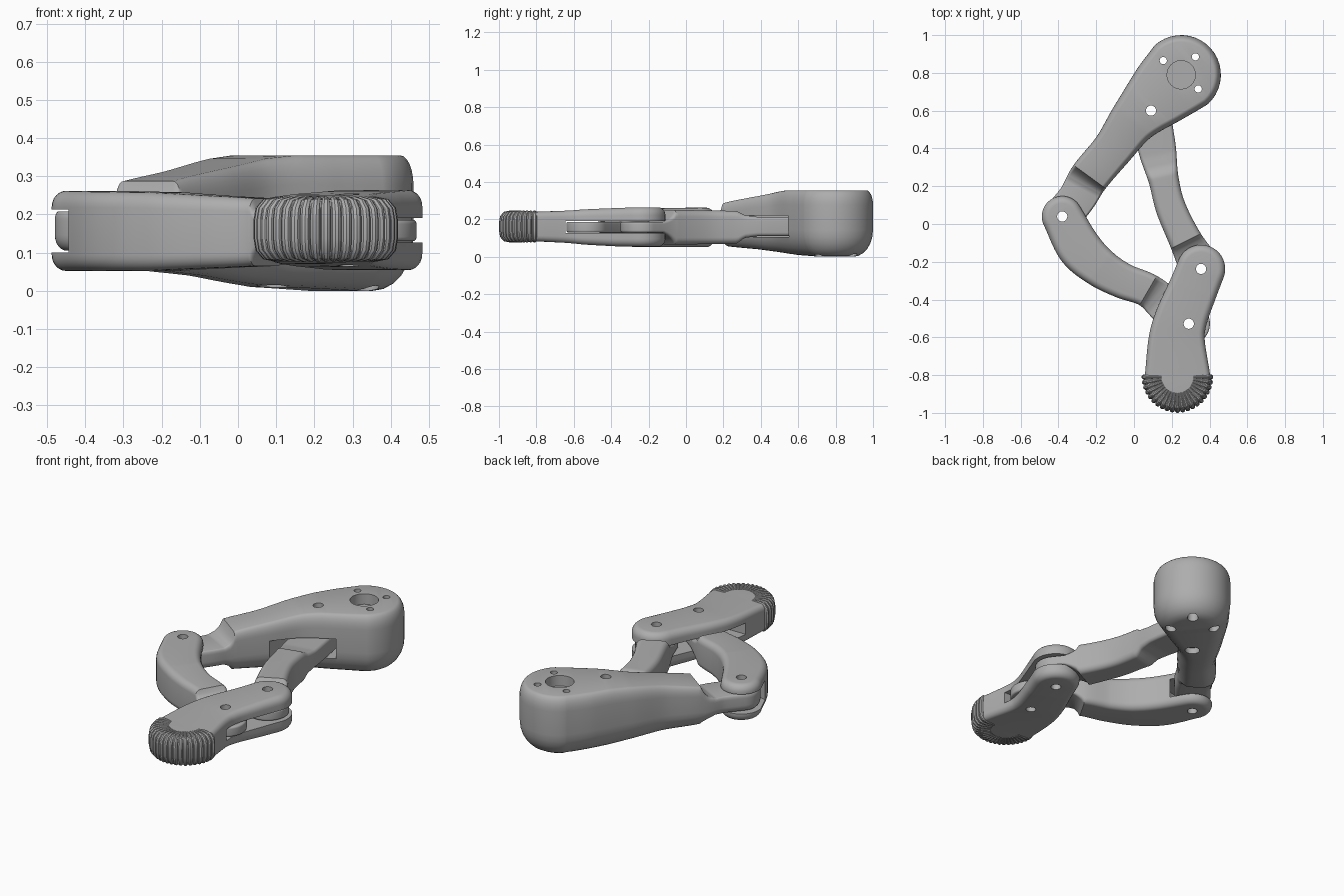
import bpy, bmesh, math
from mathutils import Vector, Matrix

if "Cube" in bpy.data.objects:
    bpy.data.objects.remove(bpy.data.objects["Cube"])

grey = bpy.data.materials.new("satin grey")
grey.use_nodes = True
COLOUR = (0.42, 0.42, 0.42, 1)
grey.diffuse_color = COLOUR
grey.node_tree.nodes["Principled BSDF"].inputs["Base Color"].default_value = COLOUR


def add_object(name, bm):
    mesh = bpy.data.meshes.new(name)
    bmesh.ops.recalc_face_normals(bm, faces=bm.faces)
    bm.to_mesh(mesh)
    bm.free()
    obj = bpy.data.objects.new(name, mesh)
    bpy.context.collection.objects.link(obj)
    mesh.materials.append(grey)
    return obj


def activate(obj):
    bpy.ops.object.select_all(action='DESELECT')
    obj.select_set(True)
    bpy.context.view_layer.objects.active = obj


def spline(points, steps=12):
    """Smooth samples (t, Vector(x, y, radius)) through the spine points."""
    p = [Vector(q) for q in points]
    p = [2 * p[0] - p[1]] + p + [2 * p[-1] - p[-2]]
    out = []
    for i in range(len(points) - 1):
        a, b, c, d = p[i:i + 4]
        for s in range(steps):
            t = s / steps
            v = (2 * b + (c - a) * t + (2 * a - 5 * b + 4 * c - d) * t * t
                 + (3 * b - a - 3 * c + d) * t ** 3) / 2
            out.append((i + t, v))
    return out + [(len(points) - 1, Vector(points[-1]))]


def heights(keys, t):
    """Bottom and top height at spine parameter t."""
    for (t0, b0, h0), (t1, b1, h1) in zip(keys, keys[1:]):
        if t <= t1:
            f = max(0, (t - t0) / (t1 - t0))
            return b0 + (b1 - b0) * f, h0 + (h1 - h0) * f
    return keys[-1][1:]


def link(name, points, keys, bottom, top, arc=10, rounds=6):
    """Round-ended bar along a spine; bottom and top are (inset, height) edge rounding."""
    samples = spline(points)
    last = len(samples) - 1
    # each outline station: centre, radius, along direction, side direction, angle, heights
    stations = []
    for i, (t, v) in enumerate(samples):
        d = samples[min(i + 1, last)][1] - samples[max(i - 1, 0)][1]
        d = Vector((d.x, d.y)).normalized()
        angles = [0]
        if i == 0:
            angles = [-math.pi / 2 * (1 - k / arc) for k in range(arc + 1)]
        elif i == last:
            angles = [math.pi / 2 * k / arc for k in range(arc + 1)]
        for a in angles:
            stations.append((v.xy, v.z, d, Vector((-d.y, d.x)), a, *heights(keys, t)))
    layers = []
    for j in range(rounds + 1):
        a = math.pi / 2 * j / rounds
        layers.append((bottom[0] * (1 - math.sin(a)), bottom[1] * (1 - math.cos(a))))
    for j in range(rounds, -1, -1):
        a = math.pi / 2 * j / rounds
        layers.append((top[0] * (1 - math.sin(a)), 1 - top[1] * (1 - math.cos(a))))

    bm = bmesh.new()
    rings = []
    for inset, level in layers:
        sides = ([], [])
        for c, r, d, n, a, lo, hi in stations:
            rad = max(r - inset * (hi - lo), 0.01)
            z = lo + level * (hi - lo)
            for side, sign in zip(sides, (1, -1)):
                p = c + rad * (math.sin(a) * d + sign * math.cos(a) * n)
                side.append(bm.verts.new((p.x, p.y, z)))
        left, right = sides
        for e in (0, -1):      # both halves share the tip points
            bm.verts.remove(right[e])
            right[e] = left[e]
        rings.append((left, right))
    for left, right in (rings[0], rings[-1]):
        for i in range(len(left) - 1):
            quad = [left[i], left[i + 1], right[i + 1], right[i]]
            bm.faces.new(list(dict.fromkeys(quad)))
    for low, high in zip(rings, rings[1:]):
        for lo, hi in zip(low, high):
            for i in range(len(lo) - 1):
                bm.faces.new((lo[i], lo[i + 1], hi[i + 1], hi[i]))
    return add_object(name, bm)


def cut(obj, bm):
    cutter = add_object("cutter", bm)
    cutter.hide_render = True
    mod = obj.modifiers.new("cut", 'BOOLEAN')
    mod.operation = 'DIFFERENCE'
    mod.solver = 'EXACT'
    mod.object = cutter
    activate(obj)
    bpy.ops.object.modifier_apply(modifier=mod.name)
    bpy.data.objects.remove(cutter)


def drill(obj, centre, radius, low=-0.1, high=0.5, sides=32):
    bm = bmesh.new()
    place = Matrix.Translation((*centre, (low + high) / 2))
    bmesh.ops.create_cone(bm, cap_ends=True, segments=sides, radius1=radius,
                          radius2=radius, depth=high - low, matrix=place)
    cut(obj, bm)


def slot(obj, x, y, z):
    bm = bmesh.new()
    mid = [(a + b) / 2 for a, b in (x, y, z)]
    size = [b - a for a, b in (x, y, z)]
    bmesh.ops.create_cube(bm, size=1, matrix=Matrix.Translation(mid) @ Matrix.Diagonal((*size, 1)))
    cut(obj, bm)


KNEE, HIP = (-0.38, 0.04), (0.09, 0.60)
ANKLE, HEEL = (0.355, -0.238), (0.29, -0.528)
SOFT = (0.18, 0.2)

# Upper link: heavy head tapering to a thin tongue at the knee
upper = link("upper_link",
             [(0.25, 0.79, 0.21), (0.14, 0.69, 0.18), (0, 0.55, 0.13), (-0.11, 0.4, 0.108),
              (-0.235, 0.25, 0.105), (-0.3, 0.14, 0.1), (*KNEE, 0.1)],
             [(0, 0, 0.355), (1.5, 0.01, 0.355), (2, 0.02, 0.346), (3, 0.04, 0.318),
              (4, 0.055, 0.287), (4.1, 0.075, 0.245), (4.25, 0.09, 0.222),
              (4.5, 0.105, 0.208), (6, 0.105, 0.208)],
             (0.3, 0.4), (0.1, 0.22))
slot(upper, (-0.03, 0.24), (0.28, 0.71), (0.105, 0.22))

# Knee link: curved bar, forked at the knee, with a tongue at the foot
knee = link("knee_link",
            [(*KNEE, 0.108), (-0.29, -0.125, 0.117), (-0.18, -0.23, 0.105),
             (-0.06, -0.3, 0.094), (0.075, -0.352, 0.09), (0.18, -0.44, 0.1), (*HEEL, 0.112)],
            [(0, 0.052, 0.262), (2, 0.053, 0.258), (4, 0.065, 0.242), (4.1, 0.09, 0.215),
             (4.3, 0.115, 0.198), (4.6, 0.13, 0.187), (6, 0.13, 0.187)],
            SOFT, SOFT)
drill(knee, KNEE, 0.14, 0.1, 0.213, 48)

# Coupler link: thick middle with a tongue at each end
coupler = link("coupler_link",
               [(*HIP, 0.1), (0.122, 0.4, 0.1), (0.157, 0.235, 0.08), (0.195, 0.085, 0.08),
                (0.275, -0.09, 0.088), (*ANKLE, 0.113)],
               [(0, 0.11, 0.213), (1.2, 0.11, 0.213), (1.6, 0.1, 0.223), (1.85, 0.07, 0.245),
                (4, 0.065, 0.25), (4.1, 0.09, 0.22), (4.3, 0.115, 0.198),
                (4.5, 0.13, 0.186), (5, 0.13, 0.186)],
               SOFT, SOFT)

# Foot link: slotted for both bars
foot = link("foot_link",
            [(*ANKLE, 0.128), (0.312, -0.345, 0.13), (0.25, -0.5, 0.138),
             (0.226, -0.62, 0.15), (0.23, -0.81, 0.174)],
            [(0, 0.054, 0.264), (1, 0.056, 0.26), (3, 0.073, 0.247), (4, 0.083, 0.24)],
            SOFT, SOFT)
slot(foot, (-0.1, 0.7), (-0.645, 0), (0.126, 0.191))

# Pivot holes through the paired links
for centre, pair in ((KNEE, (upper, knee)), (HIP, (upper, coupler)),
                     (ANKLE, (foot, coupler)), (HEEL, (foot, knee))):
    for part in pair:
        drill(part, centre, 0.027)

# Head recess and bolt holes, wider underneath
drill(upper, (0.25, 0.79), 0.075, 0.295)
drill(upper, HIP, 0.04, -0.1, 0.05)
for bolt in ((0.155, 0.865), (0.325, 0.885), (0.34, 0.715)):
    drill(upper, bolt, 0.019)
    drill(upper, bolt, 0.029, -0.1, 0.06)

# Ribbed toe tread: tubes wrapped around the foot's round end
profile = [(0.085, 0.236), (0.13, 0.237), (0.158, 0.23), (0.172, 0.212), (0.176, 0.185),
           (0.176, 0.138), (0.172, 0.111), (0.158, 0.093), (0.13, 0.086), (0.085, 0.087)]
curve = bpy.data.curves.new("toe_ribs", 'CURVE')
curve.dimensions = '3D'
curve.bevel_depth = 0.014
curve.bevel_resolution = 3
curve.use_fill_caps = True
RIBS = 21
for k in range(RIBS):
    a = math.pi * (1 + k / (RIBS - 1))
    line = curve.splines.new('POLY')
    line.points.add(len(profile) - 1)
    for point, (rho, z) in zip(line.points, profile):
        point.co = (0.23 + rho * math.cos(a), -0.81 + rho * math.sin(a), z, 1)
        point.radius = rho / 0.176
ribs = bpy.data.objects.new("toe_ribs", curve)
bpy.context.collection.objects.link(ribs)
curve.materials.append(grey)
activate(ribs)
bpy.ops.object.convert(target='MESH')
ribs = bpy.context.view_layer.objects.active

for part in (upper, knee, coupler, foot, ribs):
    activate(part)
    bpy.ops.object.shade_smooth_by_angle(angle=math.radians(32))
